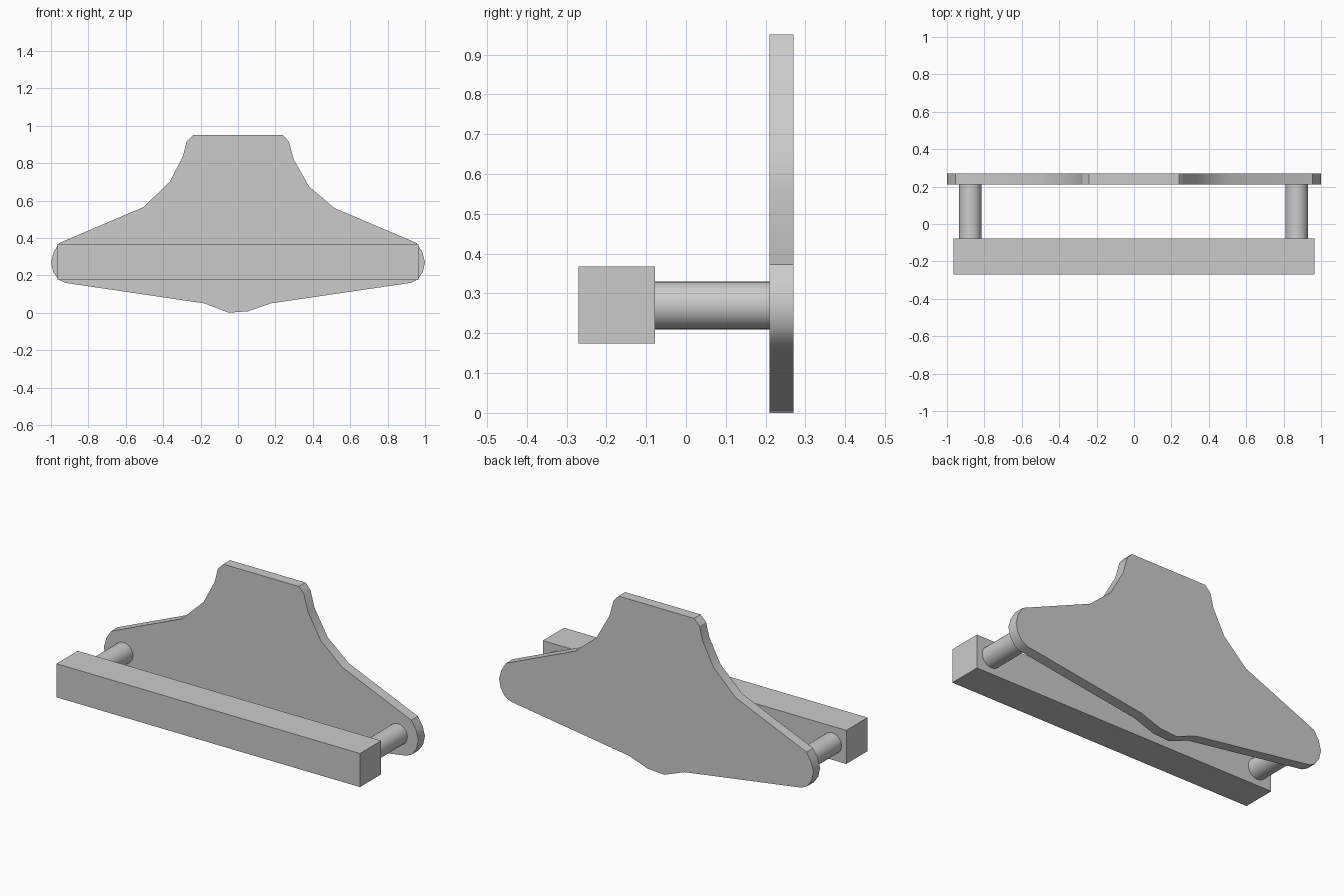
import bpy
import bmesh
from math import pi, radians

cube = bpy.data.objects.get("Cube")
if cube:
    bpy.data.objects.remove(cube, do_unlink=True)

grey = bpy.data.materials.new("plain grey")
grey.use_nodes = True
colour = (0.6, 0.6, 0.6, 1)
grey.diffuse_color = colour
grey.node_tree.nodes["Principled BSDF"].inputs["Base Color"].default_value = colour


def finish(obj, name, smooth):
    obj.name = name
    obj.data.materials.append(grey)
    if smooth:
        bpy.ops.object.select_all(action='DESELECT')
        obj.select_set(True)
        bpy.context.view_layer.objects.active = obj
        bpy.ops.object.shade_smooth_by_angle(angle=radians(30))


# Back plate: flared outline, slightly uneven between the two sides
left_edge = [(0.24, 0.95), (0.272, 0.915), (0.298, 0.82), (0.38, 0.675),
             (0.515, 0.56), (0.955, 0.373), (0.985, 0.325), (1.0, 0.27),
             (0.988, 0.218), (0.96, 0.178), (0.925, 0.16), (0.175, 0.05),
             (0.055, 0.008)]
right_edge = [(-0.05, 0), (-0.18, 0.05), (-0.925, 0.16), (-0.96, 0.178),
              (-0.988, 0.218), (-1.0, 0.27), (-0.985, 0.325), (-0.955, 0.373),
              (-0.505, 0.565), (-0.365, 0.70), (-0.295, 0.835),
              (-0.275, 0.915), (-0.24, 0.95)]
bm = bmesh.new()
front = bm.faces.new([bm.verts.new((x, 0.21, z)) for x, z in left_edge + right_edge])
sweep = bmesh.ops.extrude_face_region(bm, geom=[front], use_keep_orig=True)
moved = [v for v in sweep["geom"] if isinstance(v, bmesh.types.BMVert)]
bmesh.ops.translate(bm, verts=moved, vec=(0, 0.06, 0))
bmesh.ops.recalc_face_normals(bm, faces=bm.faces)
mesh = bpy.data.meshes.new("back_plate")
bm.to_mesh(mesh)
bm.free()
plate = bpy.data.objects.new("back_plate", mesh)
bpy.context.collection.objects.link(plate)
finish(plate, "back_plate", True)

# Square front bar
bpy.ops.mesh.primitive_cube_add(size=1, location=(0, -0.174, 0.271))
bar = bpy.context.object
bar.scale = (1.93, 0.193, 0.193)
finish(bar, "front_bar", False)

# Round posts joining bar and plate
for side, x in (("left", 0.87), ("right", -0.875)):
    bpy.ops.mesh.primitive_cylinder_add(vertices=32, radius=0.06, depth=0.29,
                                        location=(x, 0.067, 0.27),
                                        rotation=(pi / 2, 0, 0))
    finish(bpy.context.object, side + "_post", True)
